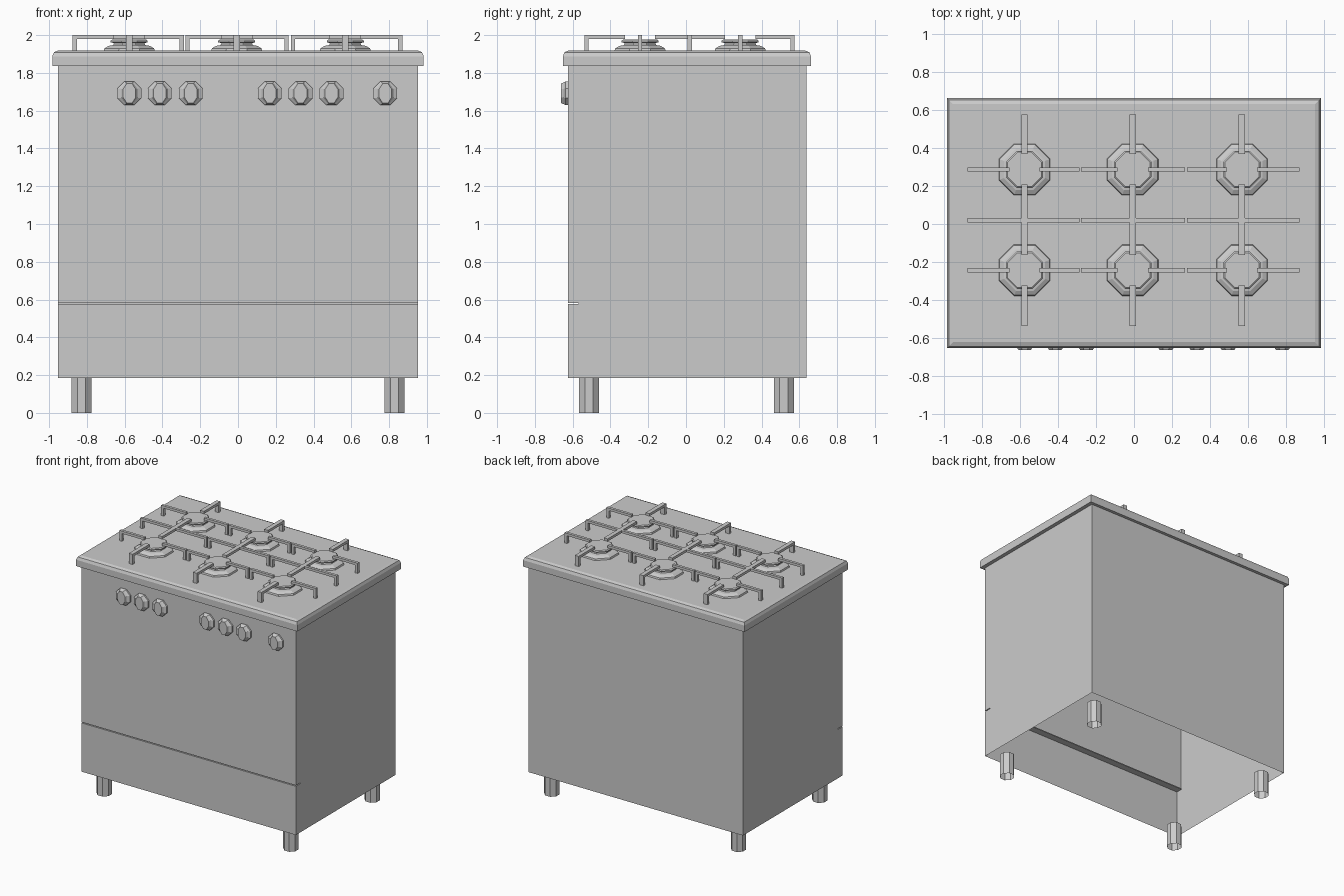
import bpy, bmesh, math
from mathutils import Matrix, Vector

default = bpy.data.objects.get("Cube")
if default:
    bpy.data.objects.remove(default, do_unlink=True)

steel = bpy.data.materials.new("grey steel")
steel.use_nodes = True
GREY = (0.6, 0.6, 0.6, 1)
steel.diffuse_color = GREY
steel.node_tree.nodes["Principled BSDF"].inputs["Base Color"].default_value = GREY


def finish(name, bm):
    mesh = bpy.data.meshes.new(name)
    bm.to_mesh(mesh)
    bm.free()
    mesh.materials.append(steel)
    obj = bpy.data.objects.new(name, mesh)
    bpy.context.scene.collection.objects.link(obj)
    return obj


def add_box(bm, lo, hi):
    lo, hi = Vector(lo), Vector(hi)
    m = Matrix.Translation((lo + hi) / 2) @ Matrix.Diagonal((*(hi - lo), 1))
    return bmesh.ops.create_cube(bm, size=1, matrix=m)["verts"]


def loft(bm, rings, cap_start=False, cap_end=True):
    """Join rings of points with quads."""
    rows = [[bm.verts.new(p) for p in ring] for ring in rings]
    n = len(rows[0])
    for a, b in zip(rows, rows[1:]):
        for i in range(n):
            j = (i + 1) % n
            bm.faces.new((a[i], a[j], b[j], b[i]))
    if cap_start:
        bm.faces.new(rows[0][::-1])
    if cap_end:
        bm.faces.new(rows[-1])


def octagon(rx, ry):
    angles = [math.pi / 8 + i * math.pi / 4 for i in range(8)]
    return [(rx * math.cos(a), ry * math.sin(a)) for a in angles]


W, FRONT, BACK, DOOR_BACK = 0.952, -0.626, 0.637, -0.57
BASE, GAP, DOOR, LIP, TOP = 0.185, 0.576, 0.583, 1.837, 1.918

# Cabinet: side outline with the door gap, extruded across, open underneath
outline = [(FRONT, BASE), (FRONT, GAP), (DOOR_BACK, GAP), (DOOR_BACK, DOOR),
           (FRONT, DOOR), (FRONT, LIP), (BACK, LIP), (BACK, BASE)]
bm = bmesh.new()
loft(bm, [[(x, y, z) for y, z in outline] for x in (-W, W)], cap_start=True)
bmesh.ops.recalc_face_normals(bm, faces=bm.faces)
under = [f for f in bm.faces if all(abs(v.co.z - BASE) < 1e-4 for v in f.verts)]
bmesh.ops.delete(bm, geom=under, context="FACES_ONLY")
finish("cabinet", bm)

# Inner back of the oven door, with a shallow inset panel
bm = bmesh.new()
corners = [(W, DOOR), (-W, DOOR), (-W, LIP), (W, LIP)]
face = bm.faces.new([bm.verts.new((x, DOOR_BACK, z)) for x, z in corners])
bmesh.ops.inset_region(bm, faces=[face], thickness=0.06, depth=0)
bmesh.ops.inset_region(bm, faces=[face], thickness=0.002, depth=-0.008)
finish("door_liner", bm)

# Cooktop slab with a rounded upper edge
bm = bmesh.new()
add_box(bm, (-0.983, -0.652, LIP), (0.983, 0.662, TOP))
rim = [e for e in bm.edges if all(v.co.z > TOP - 0.01 for v in e.verts)]
bmesh.ops.bevel(bm, geom=rim, offset=0.03, segments=2, profile=0.5, affect="EDGES")
finish("cooktop", bm)

# Legs: open eight-sided tubes
for side, x in (("right", -0.829), ("left", 0.829)):
    for end, y in (("front", -0.513), ("back", 0.518)):
        bm = bmesh.new()
        ring = octagon(0.057, 0.057)
        loft(bm, [[(x + a, y + b, z) for a, b in ring] for z in (0, BASE)], cap_end=False)
        finish(f"{end}_{side}_leg", bm)

# Control knobs: flared octagonal skirt and a narrow upright grip
KNOB_Z = 1.692
knob_rings = [(0.068, 0.068, 0), (0.068, 0.068, 0.012), (0.046, 0.062, 0.022),
              (0.036, 0.056, 0.036)]
for i, x in enumerate((-0.575, -0.414, -0.25, 0.168, 0.331, 0.495, 0.78)):
    bm = bmesh.new()
    loft(bm, [[(x + a, FRONT - d, KNOB_Z + b) for a, b in octagon(rx, rz)]
              for rx, rz, d in knob_rings])
    finish(f"knob_{i + 1}", bm)

# Burners: flared base, neck and flat cap
burner_profile = [(0.146, TOP), (0.142, 1.93), (0.118, 1.943), (0.092, 1.947),
                  (0.088, 1.958), (0.106, 1.962), (0.106, 1.97), (0.098, 1.976)]
CENTRES = (-0.576, -0.007, 0.568)
ROWS = (0.287, -0.243)
for i, cx in enumerate(CENTRES):
    for end, cy in zip(("back", "front"), ROWS):
        bm = bmesh.new()
        loft(bm, [[(cx + a, cy + b, z) for a, b in octagon(r, r)]
                  for r, z in burner_profile])
        finish(f"{end}_burner_{i + 1}", bm)

# Pan grates: low rounded frame, raised arms and short posts
Y0, Y1, MID = -0.537, 0.575, 0.02
ARM_Z, ARM_TOP, REACH = 1.98, 2.0, 0.08
HX, HY = 0.017, 0.011
for i, (x0, x1) in enumerate(((-0.875, -0.287), (-0.278, 0.268), (0.28, 0.87))):
    cx = CENTRES[i]

    # Frame
    bm = bmesh.new()
    verts = [bm.verts.new((x, y, TOP)) for x, y in ((x0, Y0), (x1, Y0), (x1, Y1), (x0, Y1))]
    bm.faces.new(verts)
    bmesh.ops.bevel(bm, geom=verts, offset=0.028, segments=2, profile=0.5, affect="VERTICES")
    inner = list(bm.faces)
    bmesh.ops.inset_region(bm, faces=inner, thickness=0.024)
    bmesh.ops.delete(bm, geom=inner, context="FACES_ONLY")
    raised = bmesh.ops.extrude_face_region(bm, geom=list(bm.faces))["geom"]
    bmesh.ops.translate(bm, verts=[g for g in raised if isinstance(g, bmesh.types.BMVert)],
                        vec=(0, 0, 0.012))
    bmesh.ops.recalc_face_normals(bm, faces=bm.faces)
    finish(f"grate_frame_{i + 1}", bm)

    # Arms across and along
    bm = bmesh.new()
    spans = [(x0, x1, MID)]
    for cy in ROWS:
        spans += [(x0, cx - REACH, cy), (cx + REACH, x1, cy)]
    for a, b, y in spans:
        add_box(bm, (a, y - HY, ARM_Z), (b, y + HY, ARM_TOP))
    back, front = ROWS
    for a, b in ((Y0, front - REACH), (front + REACH, back - REACH), (back + REACH, Y1)):
        add_box(bm, (cx - HX, a, ARM_Z), (cx + HX, b, ARM_TOP))

    # Posts under the outer ends of the arms
    for y in (MID, *ROWS):
        for a in (x0, x1 - 0.022):
            add_box(bm, (a, y - HY, TOP), (a + 0.022, y + HY, ARM_Z))
    for a in (Y0, Y1 - 0.022):
        add_box(bm, (cx - HX, a, TOP), (cx + HX, a + 0.022, ARM_Z))
    finish(f"grate_arms_{i + 1}", bm)
